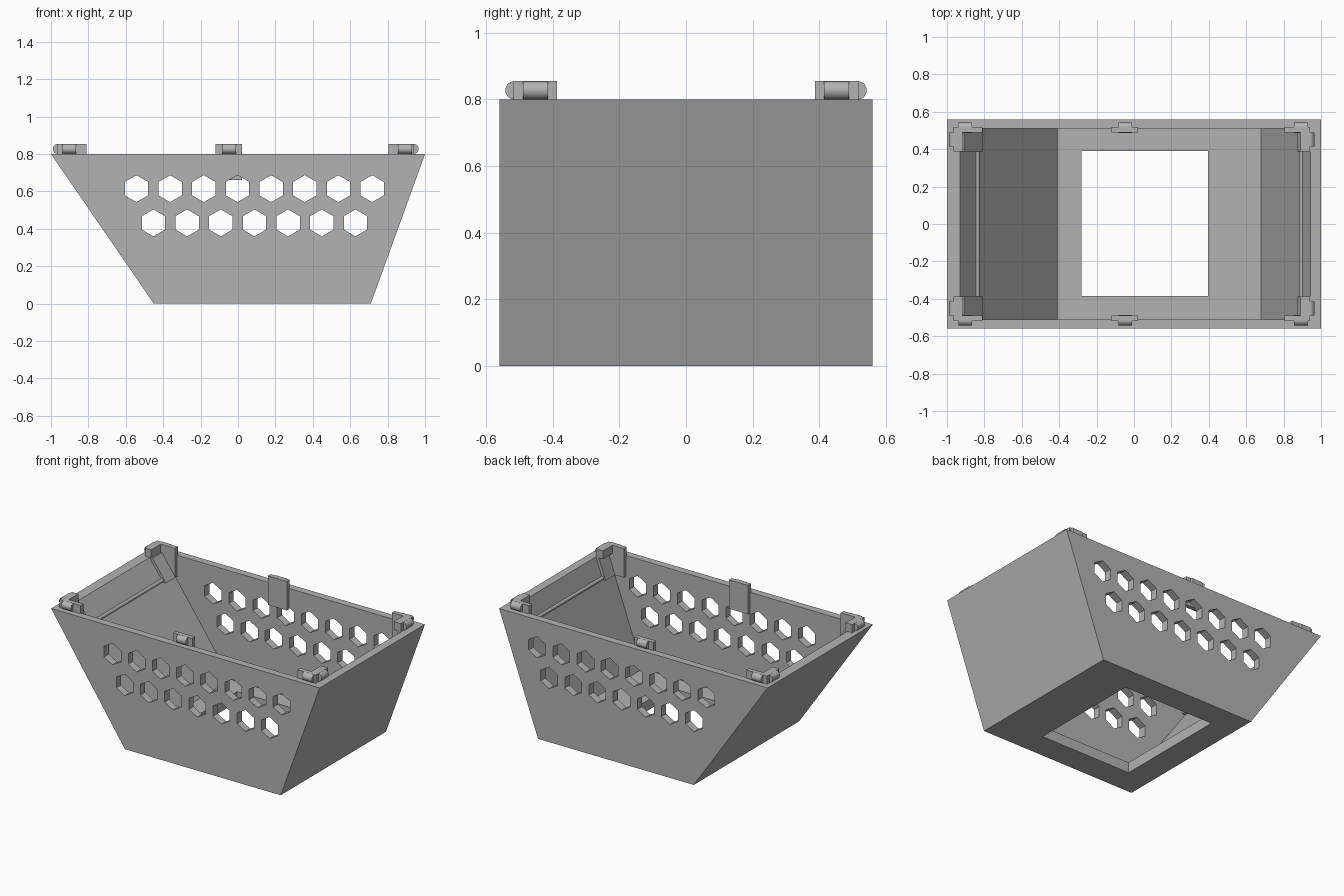
import bpy, bmesh
from math import sin, cos, pi, radians

cube = bpy.data.objects.get("Cube")
if cube:
    bpy.data.objects.remove(cube, do_unlink=True)

grey = bpy.data.materials.new("mid grey")
grey.use_nodes = True
colour = (0.45, 0.45, 0.45, 1)
grey.diffuse_color = colour
grey.node_tree.nodes["Principled BSDF"].inputs["Base Color"].default_value = colour


def prism(name, points, axis, low, high, smooth=False):
    """Extrude a profile along x (profile in y,z), y (x,z) or z (x,y)."""
    place = {"x": lambda u, v, w: (w, u, v), "y": lambda u, v, w: (u, w, v),
             "z": lambda u, v, w: (u, v, w)}[axis]
    bm = bmesh.new()
    face = bm.faces.new([bm.verts.new(place(u, v, low)) for u, v in points])
    new = bmesh.ops.extrude_face_region(bm, geom=[face])["geom"]
    shift = place(0, 0, high - low)
    bmesh.ops.translate(bm, vec=shift, verts=[g for g in new if isinstance(g, bmesh.types.BMVert)])
    bmesh.ops.recalc_face_normals(bm, faces=bm.faces)
    mesh = bpy.data.meshes.new(name)
    bm.to_mesh(mesh)
    bm.free()
    mesh.materials.append(grey)
    obj = bpy.data.objects.new(name, mesh)
    bpy.context.collection.objects.link(obj)
    if smooth:
        bpy.ops.object.select_all(action="DESELECT")
        obj.select_set(True)
        bpy.context.view_layer.objects.active = obj
        bpy.ops.object.shade_smooth_by_angle(angle=radians(35))
    return obj


def ring(u, v, r, n, turn=0.0):
    return [(u + r * cos(turn + 2 * pi * i / n), v + r * sin(turn + 2 * pi * i / n)) for i in range(n)]


def rect(u0, u1, v0, v1):
    return [(u0, v0), (u1, v0), (u1, v1), (u0, v1)]


def cut(target, cutter):
    cutter.hide_render = True
    cutter.hide_viewport = True
    mod = target.modifiers.new(cutter.name, "BOOLEAN")
    mod.operation = "DIFFERENCE"
    mod.solver = "EXACT"
    mod.object = cutter


TOP, FLOOR, HALF, INNER = 0.8, 0.07, 0.56, 0.51
WALL = {-1: (-0.41, -0.93), 1: (0.68, 0.943)}    # inner end walls: x at floor, x at rim


def wall_x(side, z):
    low, high = WALL[side]
    return low + (high - low) * (z - FLOOR) / (TOP - FLOOR)


# Sloping bin shell, hollowed out
bin_body = prism("bin_body", [(-0.45, 0), (0.71, 0), (1, TOP), (-1, TOP)], "y", -HALF, HALF)
cut(bin_body, prism("cavity_cutter", [(wall_x(s, z), z) for s, z in
                    ((-1, FLOOR), (1, FLOOR), (1, 0.9), (-1, 0.9))], "y", -INNER, INNER))
cut(bin_body, prism("floor_cutter", rect(-0.28, 0.395, -0.385, 0.39), "z", -0.1, 0.2))

# Two staggered rows of hexagonal vents through both long walls
for row, count, x0, z in (("upper", 8, -0.543, 0.615), ("lower", 7, -0.452, 0.432)):
    for i in range(count):
        cut(bin_body, prism(f"{row}_vent_cutter_{i}", ring(x0 + 0.18 * i, z, 0.072, 6, pi / 6), "y", -0.7, 0.7))

# Snap ridges along the end walls
for side, label in ((-1, "right"), (1, "left")):
    z = 0.67
    prism(f"{label}_snap_ridge", ring(wall_x(side, z), z, 0.012, 12), "y", -INNER, INNER, True)

# Clips: plate inside the wall, block above the rim, round snap bar outside
PEAK, TAB, BAR_Z, BAR_R = 0.855, 0.66, 0.8275, 0.0275


def side_clip(name, x0, x1, bar0, bar1, sy, end=0):
    y_in, y_out = sorted((sy * 0.488, sy * 0.518))
    prism(name + "_block", rect(x0, x1, TOP, PEAK), "y", y_in, y_out)
    edges = [(x0, TOP), (x1, TOP), (x1, TAB), (x0, TAB)]
    if end == -1:
        edges[0], edges[3] = [(wall_x(-1, z) - 0.02, z) for z in (TOP, TAB)]
    elif end == 1:
        edges[1], edges[2] = [(wall_x(1, z) + 0.02, z) for z in (TOP, TAB)]
    prism(name + "_plate", edges, "y", *sorted((sy * 0.488, sy * 0.515)))
    prism(name + "_bar", ring(sy * 0.515, BAR_Z, BAR_R, 24), "x", bar0, bar1, True)


def end_clip(name, end, x_in, x_out, sy):
    y0, y1 = sorted((sy * 0.388, sy * 0.518))
    prism(name + "_block", rect(*sorted((x_in, x_out)), TOP, PEAK), "y", y0, y1)
    inner, outer = -end * 0.022, end * 0.015
    prism(name + "_plate", [(wall_x(end, z) + d, z) for z, d in
          ((TOP, inner), (TOP, outer), (TAB, outer), (TAB, inner))], "y", y0, y1)
    b0, b1 = sorted((sy * 0.415, sy * 0.49))
    prism(name + "_bar", ring(x_out - end * 0.004, BAR_Z, BAR_R, 24), "y", b0, b1, True)


for sy, label in ((-1, "front"), (1, "back")):
    side_clip(f"{label}_middle_clip", -0.12, 0.022, -0.083, -0.01, sy)
    side_clip(f"{label}_right_corner_clip", -0.965, -0.81, -0.937, -0.865, sy, -1)
    side_clip(f"{label}_left_corner_clip", 0.805, 0.94, 0.855, 0.93, sy, 1)
    end_clip(f"{label}_right_end_clip", -1, -0.918, -0.966, sy)
    end_clip(f"{label}_left_end_clip", 1, 0.89, 0.942, sy)
